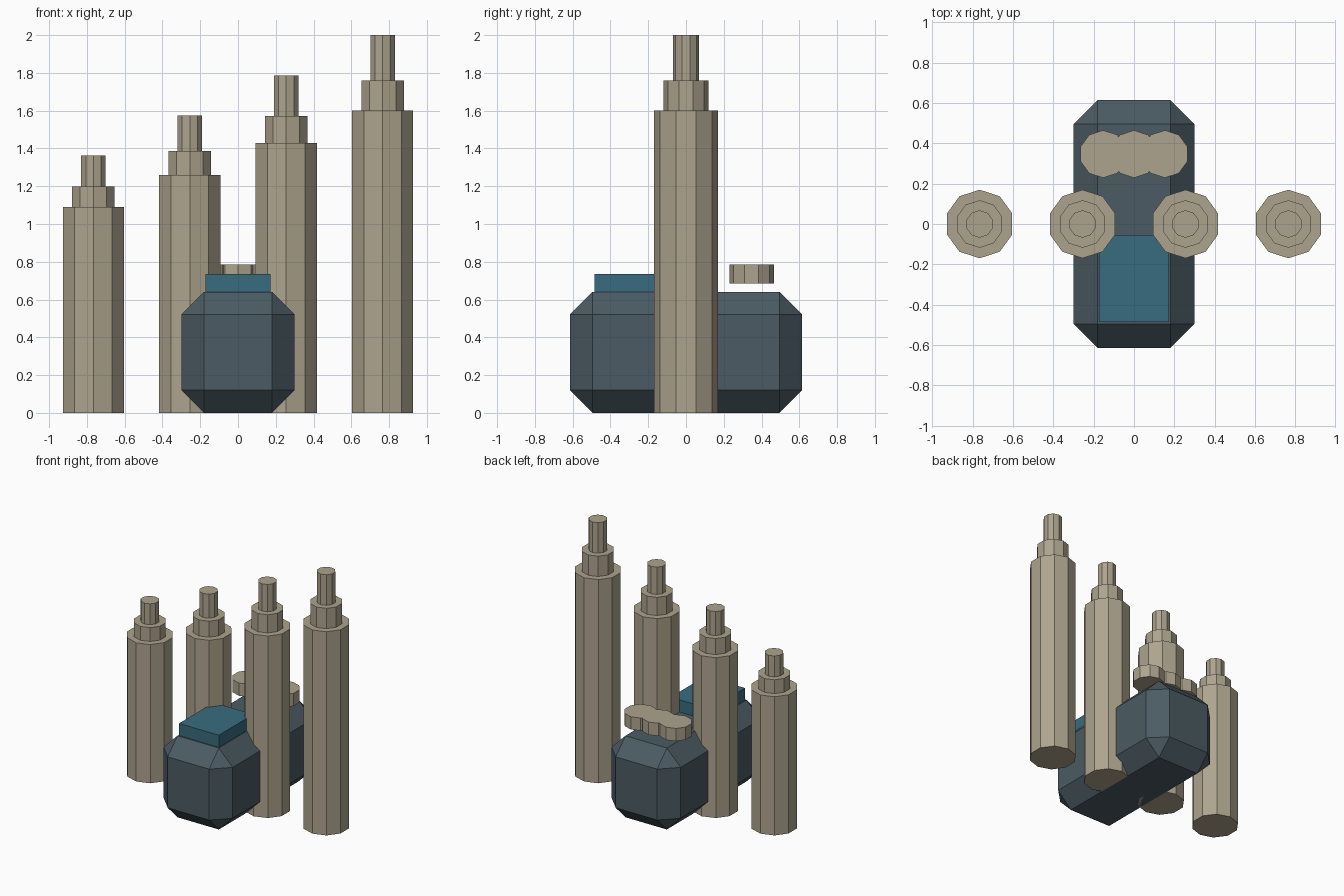
import bpy, bmesh
from math import sin, cos, radians

if "Cube" in bpy.data.objects:
    bpy.data.objects.remove(bpy.data.objects["Cube"])


def material(name, rgb):
    m = bpy.data.materials.new(name)
    m.diffuse_color = (*rgb, 1)
    m.use_nodes = True
    m.node_tree.nodes["Principled BSDF"].inputs["Base Color"].default_value = m.diffuse_color
    return m


TAN = material("tan", (0.42, 0.37, 0.27))
SLATE = material("slate", (0.07, 0.105, 0.125))
BLUE = material("blue", (0.04, 0.15, 0.21))


def finish(bm, name, mat):
    bmesh.ops.recalc_face_normals(bm, faces=bm.faces)
    me = bpy.data.meshes.new(name)
    bm.to_mesh(me)
    bm.free()
    me.materials.append(mat)
    ob = bpy.data.objects.new(name, me)
    bpy.context.collection.objects.link(ob)
    return ob


def decagon(r):
    return [(r * cos(radians(90 + 36 * k)), r * sin(radians(90 + 36 * k))) for k in range(10)]


def loft(name, rings, mat):
    """Closed solid through rings of equal point count; each ring is (points, z)."""
    bm = bmesh.new()
    loops = [[bm.verts.new((x, y, z)) for x, y in pts] for pts, z in rings]
    for a, b in zip(loops, loops[1:]):
        n = len(a)
        for i in range(n):
            j = (i + 1) % n
            bm.faces.new((a[i], a[j], b[j], b[i]))
    bm.faces.new(loops[0][::-1])
    bm.faces.new(loops[-1])
    return finish(bm, name, mat)


def box(name, lo, hi, mat, chamfer=0):
    bm = bmesh.new()
    bmesh.ops.create_cube(bm, size=1)
    for v in bm.verts:
        v.co = [h if c > 0 else l for c, l, h in zip(v.co, lo, hi)]
    if chamfer:
        bmesh.ops.bevel(bm, geom=bm.edges[:], offset=chamfer, segments=1,
                        affect='EDGES', clamp_overlap=True)
    return finish(bm, name, mat)


# Row of four stepped columns, growing to the right
for i in range(4):
    h = 1.362 + 0.2127 * i
    steps = [(0.17, 0), (0.17, 0.8), (0.118, 0.8), (0.118, 0.88), (0.068, 0.88), (0.068, 1)]
    col = loft(f"column_{i + 1}", [(decagon(r), h * t) for r, t in steps], TAN)
    col.location.x = -0.766 + 0.5107 * i

# Chamfered body and the raised panel on its front half
box("body", (-0.3, -0.615, 0), (0.3, 0.615, 0.64), SLATE, 0.12)
box("top_panel", (-0.173, -0.485, 0.63), (0.173, -0.055, 0.735), BLUE)

# Floating bar at the back: outline of three overlapping ten-sided discs
R, GAP = 0.118, 0.153
upper = [(-GAP / 2, 0.0857), (GAP / 2, 0.0857)]
for cx in (-GAP, 0, GAP):
    for x, y in decagon(R):
        inner = abs(x) < GAP / 2 or x * cx > 0
        if y > 0 and inner:
            upper.append((cx + x, y))
upper.sort()
outline = upper + [(x, -y) for x, y in reversed(upper)]
bar = loft("scalloped_bar", [(outline, 0.685), (outline, 0.785)], TAN)
bar.location.y = 0.347
